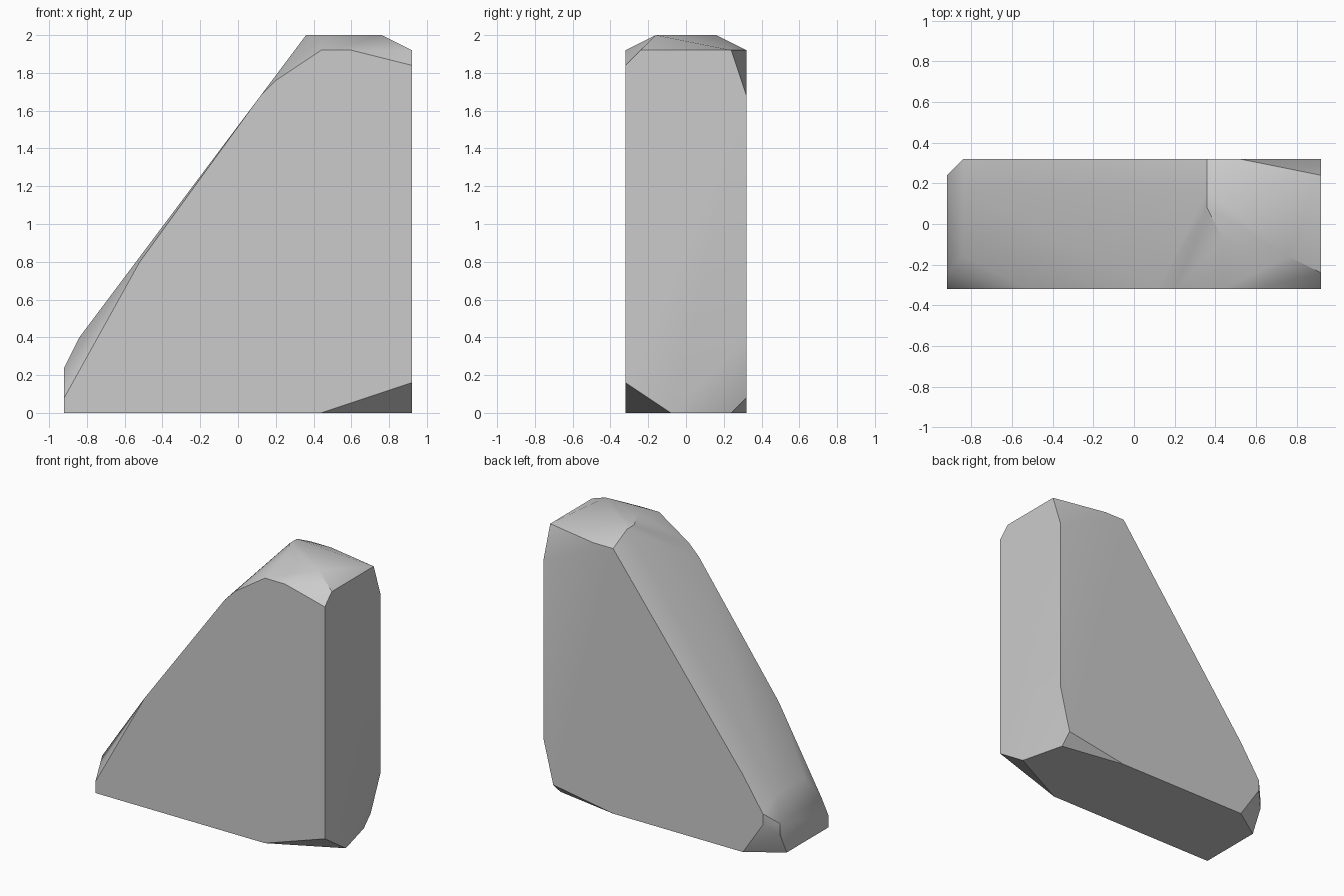
import bpy
import bmesh
import math
from mathutils import Vector

cube = bpy.data.objects.get("Cube")
if cube:
    bpy.data.objects.remove(cube, do_unlink=True)

# The stone is chipped on a regular lattice of this step
STEP = 0.08
ORIGIN = Vector((-0.92, -0.32, 0.0))

# Corner outlines of each side, in lattice steps
front_outline = [(0, 0), (0, 1), (5, 10), (13, 21), (14, 22), (17, 24),
                 (19, 24), (23, 23), (23, 2), (17, 0)]
back_outline = [(3, 0), (1, 3), (1, 4), (3, 7), (16, 24), (18, 24),
                (23, 21), (23, 5), (22, 1), (16, 0)]
low_end_outline = [(1, 3), (7, 3), (7, 2), (6, 0)]
tall_end_outline = [(1, 24), (7, 24), (3, 0)]
top_outline = [(16, 5), (16, 6), (17, 3), (21, 2)]
loose_corners = [(1, 2, 5), (1, 6, 5), (22, 7, 0)]

corners = [(x, 0, z) for x, z in front_outline]
corners += [(x, 8, z) for x, z in back_outline]
corners += [(0, y, z) for y, z in low_end_outline]
corners += [(23, y, z) for y, z in tall_end_outline]
corners += [(x, y, 25) for x, y in top_outline]
corners += loose_corners

# Wrap the corners in a convex skin
bm = bmesh.new()
for corner in corners:
    bm.verts.new(ORIGIN + Vector(corner) * STEP)
bmesh.ops.convex_hull(bm, input=bm.verts[:])
unused = [v for v in bm.verts if not v.link_faces]
bmesh.ops.delete(bm, geom=unused, context="VERTS")
bmesh.ops.dissolve_limit(bm, angle_limit=math.radians(0.5),
                         verts=bm.verts[:], edges=bm.edges[:])
bmesh.ops.recalc_face_normals(bm, faces=bm.faces[:])
mesh = bpy.data.meshes.new("wedge_stone")
bm.to_mesh(mesh)
bm.free()

stone = bpy.data.objects.new("wedge_stone", mesh)
bpy.context.collection.objects.link(stone)

# Plain grey stone
grey = bpy.data.materials.new("stone_grey")
grey.use_nodes = True
colour = (0.6, 0.6, 0.6, 1.0)
grey.diffuse_color = colour
grey.node_tree.nodes["Principled BSDF"].inputs["Base Color"].default_value = colour
mesh.materials.append(grey)

# Soft shading over shallow facets, crisp at the chipped edges
bpy.ops.object.select_all(action="DESELECT")
stone.select_set(True)
bpy.context.view_layer.objects.active = stone
bpy.ops.object.shade_smooth_by_angle(angle=math.radians(30))
